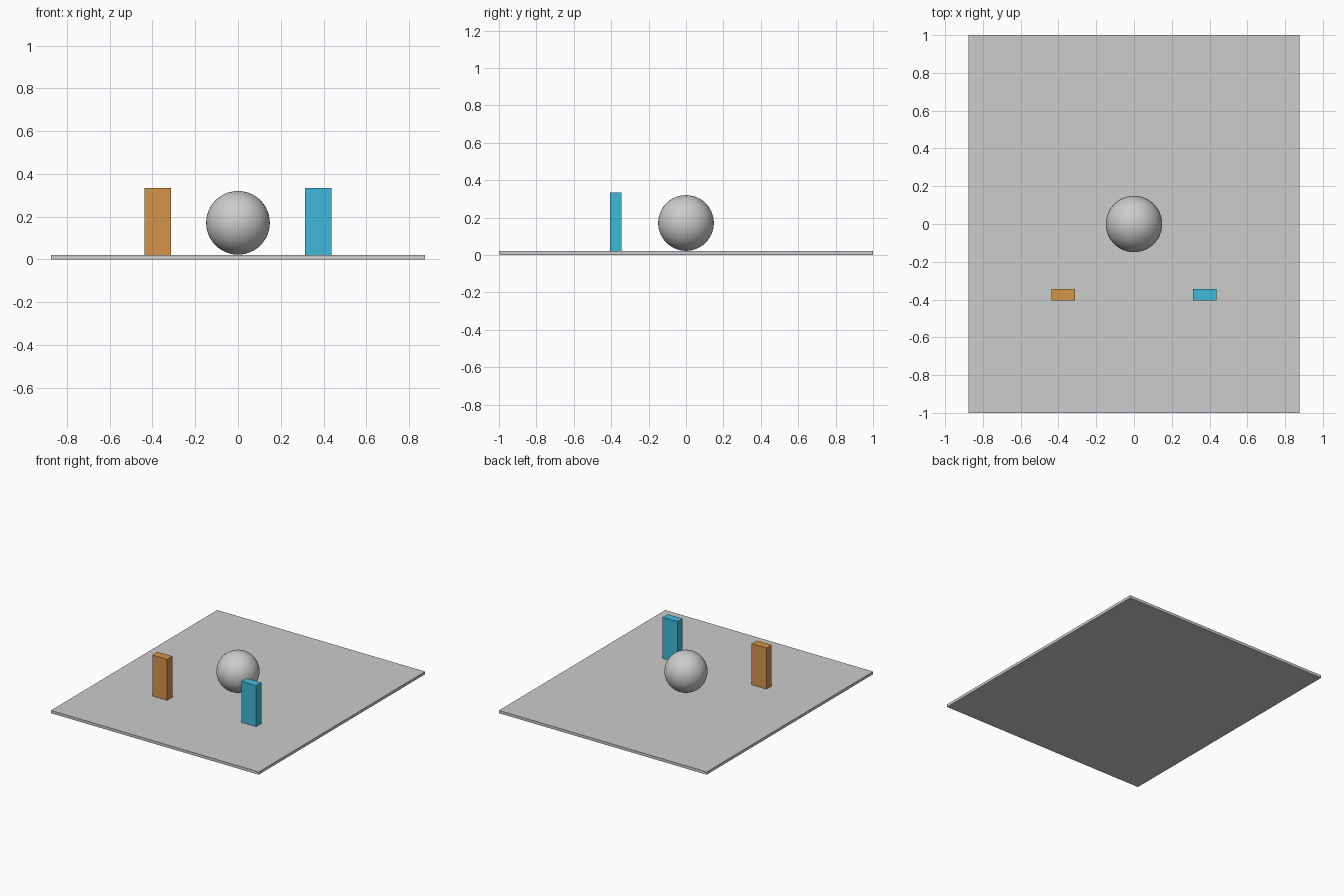
import bpy
import math

if "Cube" in bpy.data.objects:
    bpy.data.objects.remove(bpy.data.objects["Cube"])


def srgb(r, g, b):
    lin = lambda c: c / 12.92 if c <= 0.04045 else ((c + 0.055) / 1.055) ** 2.4
    return tuple(lin(c / 255) for c in (r, g, b)) + (1.0,)


def material(name, rgb):
    m = bpy.data.materials.new(name)
    m.diffuse_color = srgb(*rgb)
    m.use_nodes = True
    m.node_tree.nodes["Principled BSDF"].inputs["Base Color"].default_value = m.diffuse_color
    return m


GREY = material("light_grey", (204, 204, 204))
ORANGE = material("orange", (213, 148, 73))
CYAN = material("cyan", (64, 186, 218))


def box(name, size, center, mat):
    bpy.ops.mesh.primitive_cube_add(size=1, location=center)
    ob = bpy.context.object
    ob.name = name
    ob.scale = size
    bpy.ops.object.transform_apply(location=False, rotation=False, scale=True)
    ob.data.materials.append(mat)
    return ob


# Thin base plate
BASE = 0.021
box("base_plate", (1.75, 2.0, BASE), (0, 0, BASE / 2), GREY)

# Pair of upright blocks standing on the plate
H = 0.3125
for side, name, mat in ((-1, "left_block", ORANGE), (1, "right_block", CYAN)):
    box(name, (0.125, 0.0625, H), (side * 0.375, -0.375, BASE + H / 2), mat)

# Ball resting in the middle of the plate
R = 0.149
bpy.ops.mesh.primitive_uv_sphere_add(segments=48, ring_count=24, radius=R,
                                     location=(0, 0, BASE + R + 0.001))
ball = bpy.context.object
ball.name = "ball"
ball.data.materials.append(GREY)
bpy.ops.object.shade_smooth_by_angle(angle=math.radians(40))
